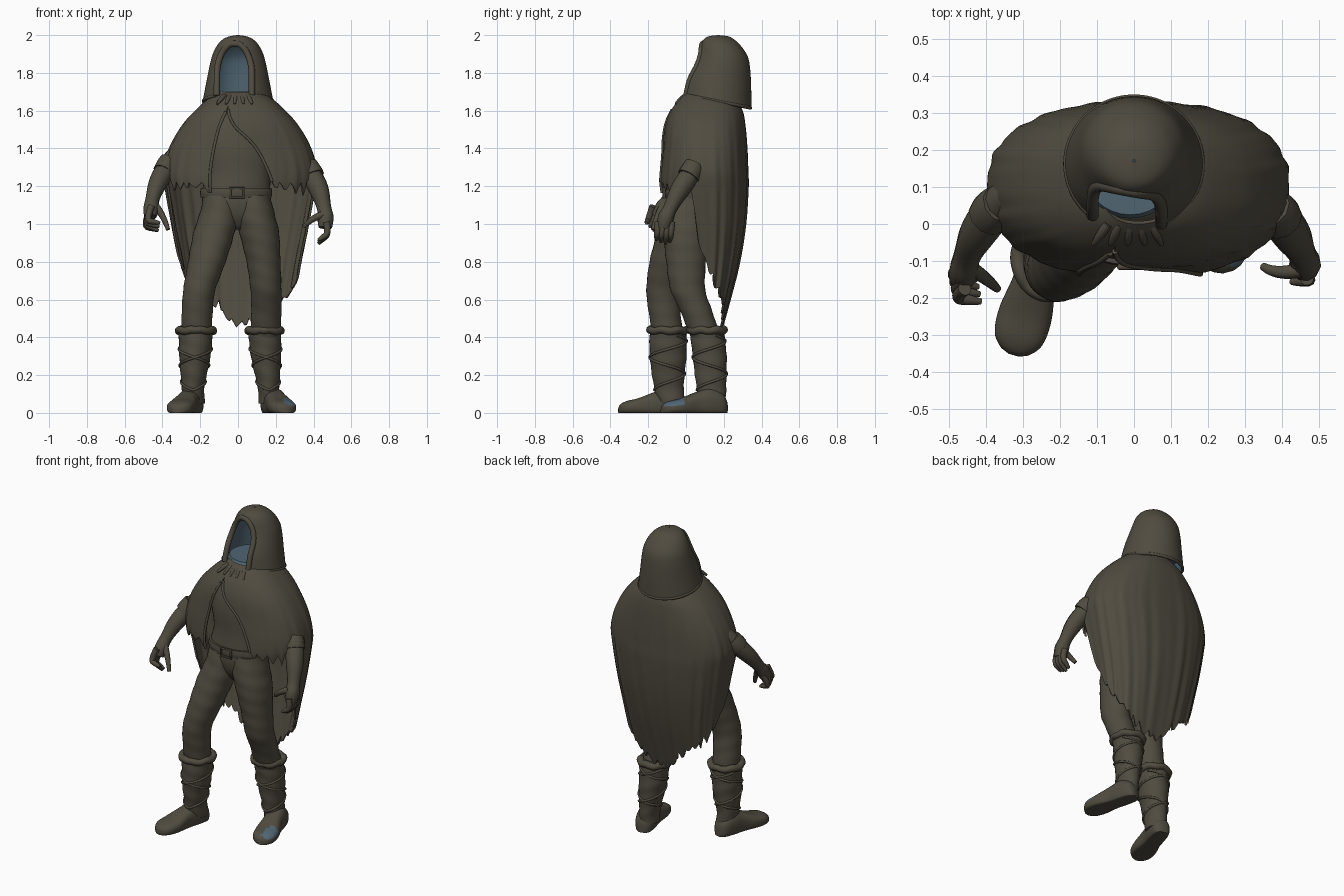
import bpy, bmesh, math, random
from mathutils import Vector

random.seed(4)


def material(name, rgb):
    m = bpy.data.materials.new(name)
    m.diffuse_color = (*rgb, 1)
    return m


cloth = material("dark olive brown cloth", (0.08, 0.071, 0.051))
blue = material("slate blue lining", (0.08, 0.13, 0.17))


def interp(tab, s):
    """Smooth (Hermite) lookup in rows (key, values...) with ascending keys."""
    n = len(tab)
    s = max(tab[0][0], min(tab[-1][0], s))
    i = max(k for k in range(n - 1) if tab[k][0] <= s)
    h = tab[i + 1][0] - tab[i][0]
    t = (s - tab[i][0]) / h

    def slope(k, c):
        a, b = tab[max(k - 1, 0)], tab[min(k + 1, n - 1)]
        return (b[c] - a[c]) / (b[0] - a[0])
    return [(2*t**3 - 3*t*t + 1) * tab[i][c] + (t**3 - 2*t*t + t) * h * slope(i, c)
            + (3*t*t - 2*t**3) * tab[i + 1][c] + (t**3 - t*t) * h * slope(i + 1, c)
            for c in range(1, len(tab[0]))]


def spow(v, p):
    return math.copysign(abs(v) ** p, v)


def grid(name, fn, nu, nv, closed=False, mat=cloth):
    """Surface from fn(u, v); closed joins u round and caps both ends."""
    bm = bmesh.new()
    cols = nu if closed else nu + 1
    vs = [[bm.verts.new(fn(i / nu, j / nv)) for i in range(cols)] for j in range(nv + 1)]
    for j in range(nv):
        for i in range(nu):
            k = (i + 1) % cols
            bm.faces.new((vs[j][i], vs[j + 1][i], vs[j + 1][k], vs[j][k]))
    if closed:
        bm.faces.new(vs[0])
        bm.faces.new(vs[-1])
        bmesh.ops.recalc_face_normals(bm, faces=bm.faces)
    else:
        bmesh.ops.remove_doubles(bm, verts=bm.verts, dist=0.0002)
    me = bpy.data.meshes.new(name)
    bm.to_mesh(me)
    bm.free()
    me.materials.append(mat)
    ob = bpy.data.objects.new(name, me)
    bpy.context.collection.objects.link(ob)
    return ob


def loft(name, tab, nv=24, seg=32, ripple=0.0, mat=cloth):
    """Upright body part from rows (z, x, y, rx, ry)."""
    def fn(u, v):
        z = tab[-1][0] + (tab[0][0] - tab[-1][0]) * v
        x, y, rx, ry = interp(tab, z)
        a = 2 * math.pi * u
        k = 1 + ripple * math.sin(z * 70 + 2 * math.sin(a))
        return (x + rx * k * math.sin(a), y - ry * k * math.cos(a), z)
    return grid(name, fn, seg, nv, True, mat)


def tube(name, pts, cyclic=False, smooth=True):
    """Round tube through rows (x, y, z, radius)."""
    cu = bpy.data.curves.new(name, 'CURVE')
    cu.dimensions, cu.bevel_depth, cu.bevel_resolution = '3D', 1.0, 3
    cu.use_fill_caps = True
    sp = cu.splines.new('NURBS' if smooth else 'POLY')
    sp.points.add(len(pts) - 1)
    for p, q in zip(sp.points, pts):
        p.co, p.radius = (*q[:3], 1), q[3]
    sp.use_cyclic_u = cyclic
    if smooth:
        sp.order_u, sp.use_endpoint_u, sp.resolution_u = 3, not cyclic, 4
    cu.materials.append(cloth)
    ob = bpy.data.objects.new(name, cu)
    bpy.context.collection.objects.link(ob)


# torso and belt
loft("torso", [(0.97, 0, 0.0, 0.05, 0.05), (1.03, 0, 0.005, 0.13, 0.095), (1.1, -0.005, 0.01, 0.178, 0.115),
               (1.17, -0.01, 0.015, 0.18, 0.115), (1.27, 0, 0.03, 0.175, 0.118), (1.42, 0, 0.045, 0.20, 0.125),
               (1.55, 0, 0.07, 0.17, 0.11), (1.63, 0, 0.1, 0.07, 0.07)], 30, 40)
loft("belt", [(1.14, -0.01, 0.013, 0.187, 0.123), (1.165, -0.01, 0.013, 0.191, 0.127),
              (1.19, -0.01, 0.013, 0.187, 0.123)], 4, 40)
tube("belt_buckle", [(x - 0.005, -0.116, 1.165 + z, 0.008) for x, z in
                     ((-0.035, -0.025), (0.035, -0.025), (0.035, 0.025), (-0.035, 0.025))], True, False)

# legs: rows (z, x, y, rx, ry); each side has its own pose
LEGS = {
    "right": [(0.4, -0.22, -0.095, 0.08, 0.08), (0.55, -0.215, -0.115, 0.082, 0.085),
              (0.65, -0.205, -0.12, 0.085, 0.09), (0.8, -0.165, -0.085, 0.1, 0.108),
              (0.95, -0.128, -0.035, 0.109, 0.12), (1.05, -0.1, -0.002, 0.105, 0.122), (1.15, -0.09, 0.01, 0.09, 0.11)],
    "left": [(0.4, 0.145, 0.105, 0.08, 0.08), (0.55, 0.15, 0.05, 0.08, 0.085),
             (0.65, 0.148, 0.01, 0.082, 0.092), (0.8, 0.135, 0.0, 0.09, 0.105),
             (0.95, 0.113, 0.0, 0.105, 0.12), (1.05, 0.09, 0.004, 0.105, 0.122), (1.15, 0.08, 0.01, 0.09, 0.11)]}
BOOTS = {
    "right": [(0.05, -0.235, -0.075, 0.06, 0.07), (0.13, -0.238, -0.09, 0.06, 0.078),
              (0.3, -0.228, -0.095, 0.083, 0.097), (0.45, -0.222, -0.095, 0.092, 0.097)],
    "left": [(0.05, 0.165, 0.14, 0.056, 0.068), (0.13, 0.162, 0.135, 0.057, 0.078),
             (0.3, 0.148, 0.125, 0.08, 0.09), (0.45, 0.14, 0.11, 0.088, 0.09)]}
FEET = {"right": ((-0.225, 0.0), (-0.325, -0.355)), "left": ((0.163, 0.215), (0.255, -0.13))}
# foot section by length: (t, half width, height)
FOOT = [(0, 0.025, 0.06), (0.06, 0.05, 0.1), (0.25, 0.06, 0.13), (0.45, 0.06, 0.112), (0.7, 0.073, 0.078),
        (0.88, 0.066, 0.062), (0.97, 0.04, 0.045), (1, 0.015, 0.03)]


def on_boot(tab, a, z, off):
    x, y, rx, ry = interp(tab, z)
    return (x + (rx + off) * math.sin(a), y - (ry + off) * math.cos(a), z)


for side in LEGS:
    boot = BOOTS[side]
    loft(side + "_trouser_leg", LEGS[side], 40, 32, 0.012)
    loft(side + "_boot_shaft", boot, 36, 32, 0.015)
    # rolled cuff
    tube(side + "_boot_cuff", [(*on_boot(boot, k * math.pi / 12, 0.437 + 0.005 * math.sin(k * 1.7), 0.0),
                                0.021 + random.uniform(-0.002, 0.002)) for k in range(24)], True)
    # crossed lacing
    for d in (-1, 1):
        tube(f"{side}_boot_lace", [(*on_boot(boot, d * k * math.pi / 15, 0.12 + 0.29 * k / 50, 0.001), 0.007)
                                   for k in range(51)])
    heel, toe = (Vector((*p, 0)) for p in FEET[side])
    across = (toe - heel).cross(Vector((0, 0, 1))).normalized()

    def foot_point(u, v):
        w, h = interp(FOOT, v)
        a = 2 * math.pi * u
        p = heel.lerp(toe, v) + across * w * spow(math.cos(a), 0.75)
        p.z = max(0.0, h * (0.42 + 0.58 * spow(math.sin(a), 0.8)))
        return p
    foot = grid(side + "_foot", foot_point, 40, 40, True).data
    if side == "left":      # blue patch on the outer top of the toes
        foot.materials.append(blue)
        for f in foot.polygons:
            c = f.center
            if f.normal.z > 0.25 and c.x > 0.24 and -0.115 < c.y < -0.01 and c.z > 0.035:
                f.material_index = 1

# arms: rows (x, y, z, radius), then cuff, fingers and thumb
ARMS = {
    "left": [(0.2, 0.11, 1.48, 0.05), (0.33, 0.09, 1.36, 0.05), (0.385, 0.03, 1.27, 0.055),
             (0.432, -0.035, 1.18, 0.054), (0.458, -0.085, 1.08, 0.034), (0.465, -0.11, 1.03, 0.047),
             (0.462, -0.12, 0.98, 0.036)],
    "right": [(-0.18, 0.11, 1.48, 0.05), (-0.3, 0.1, 1.4, 0.05), (-0.37, 0.05, 1.31, 0.055),
              (-0.425, -0.025, 1.22, 0.052), (-0.455, -0.09, 1.13, 0.034), (-0.46, -0.13, 1.08, 0.044),
              (-0.465, -0.15, 1.04, 0.034)]}
CUFFS = {"left": [(0.37, 0.045, 1.31, 0.055), (0.385, 0.03, 1.28, 0.064), (0.4, 0.012, 1.25, 0.06)],
         "right": [(-0.36, 0.055, 1.335, 0.055), (-0.378, 0.04, 1.305, 0.062), (-0.395, 0.02, 1.275, 0.058)]}
# first finger's base, middle and tip, then the step to the next finger
FINGERS = {"left": ((0.468, -0.075, 1.01), (0.48, -0.08, 0.95), (0.425, -0.085, 0.895), (0.0, -0.024, 0.0)),
           "right": ((-0.47, -0.115, 1.065), (-0.5, -0.14, 0.99), (-0.425, -0.15, 0.955), (0.004, -0.02, 0.01))}
THUMBS = {"left": [(0.45, -0.125, 1.05, 0.02), (0.385, -0.14, 1.03, 0.018), (0.35, -0.115, 0.985, 0.011)],
          "right": [(-0.44, -0.12, 1.1, 0.02), (-0.395, -0.15, 1.05, 0.018), (-0.37, -0.175, 0.97, 0.011)]}
for side in ARMS:
    tube(side + "_arm", ARMS[side])
    tube(side + "_sleeve_cuff", CUFFS[side])
    tube(side + "_thumb", THUMBS[side])
    step = Vector(FINGERS[side][3])
    for k in range(4):
        b, m, t = (Vector(p) + step * k for p in FINGERS[side][:3])
        t.z += 0.01 * abs(k - 1)
        tube(f"{side}_finger", [(*b, 0.019), (*m, 0.017), (*m.lerp(t, 0.6), 0.015), (*t, 0.008)])

# cape: rows (z, half width, front y, back y)
CAPE = [(0.4, 0.24, -0.05, 0.18), (0.6, 0.29, -0.07, 0.235), (0.8, 0.325, -0.09, 0.285), (1.0, 0.365, -0.11, 0.318),
        (1.2, 0.4, -0.145, 0.332), (1.28, 0.408, -0.14, 0.33), (1.4, 0.377, -0.125, 0.325),
        (1.52, 0.31, -0.11, 0.315), (1.6, 0.24, -0.08, 0.3), (1.67, 0.16, -0.03, 0.26), (1.7, 0.1, 0.0, 0.22)]
GAP = [(1.2, -20, 22), (1.4, -18, 10), (1.52, -17, -4), (1.62, -14, -13.5), (1.7, -14, -14)]
HEM = [(0, 1.22), (30, 1.2), (60, 1.21), (70, 1.26), (78, 1.12), (85, 0.88), (100, 0.72), (125, 0.61),
       (150, 0.53), (180, 0.46)]
NC = 150
tatter = [0.0]
while len(tatter) <= NC:        # ragged points along the hem
    n, d = random.randint(3, 7), random.uniform(0.02, 0.075)
    tatter += [d * (1 - abs(2 * k / n - 1)) for k in range(1, n + 1)]


def cape_point(u, v):
    t0 = 22 + 318 * u
    side = min(t0, 360 - t0)
    hem = interp(HEM, side)[0] - tatter[round(u * NC)] + 0.02
    if t0 > 180 and 75 < side < 165:
        hem += 0.07
    z = 1.7 + (hem - 1.7) * v
    a, yf, yb = interp(CAPE, z)
    left, right = interp(GAP, z)
    t = math.radians(right + (left + 360 - right) * u)
    drop = min(1, max(0, (1.65 - z) / 0.9))
    k = 1 + drop * (0.014 * math.sin(t * 19) + 0.01 * math.sin(t * 31 + z * 3))
    yc = 0.1
    depth = (yc - yf) if math.cos(t) > 0 else (yb - yc)
    return (0.012 + a * k * spow(math.sin(t), 0.85), yc - depth * k * spow(math.cos(t), 0.82), z)


cape = grid("tattered_cape", cape_point, NC, 50)
sol = cape.modifiers.new("thickness", 'SOLIDIFY')
sol.thickness, sol.offset = 0.012, -1
# rolled edges of the cape opening and gathers at the throat
for name, u in (("left_cape_edge", 0), ("right_cape_edge", 1)):
    tube(name, [(*cape_point(u, k / 20), 0.008) for k in range(4, 21)])
for k in range(5):
    x = -0.1 + 0.042 * k
    tube("throat_gather", [(x * 0.7, 0.0, 1.68, 0.012), (x * 0.9, -0.028, 1.665, 0.015),
                           (x * 1.1, -0.055, 1.635, 0.006)])

# hood: rows (z, half width, front y, back y), open shell with a face gap
HOOD = [(1.65, 0.187, -0.02, 0.346), (1.75, 0.168, 0.0, 0.345), (1.85, 0.148, 0.045, 0.338), (1.9, 0.134, 0.065, 0.325),
        (1.95, 0.108, 0.08, 0.288), (1.98, 0.077, 0.097, 0.252), (1.995, 0.04, 0.125, 0.22), (2.0, 0.004, 0.168, 0.174)]


def hood_point(u, v, inset=0.0):
    z = 2.0 - 0.35 * v ** 1.6
    a, yf, yb = interp(HOOD, z)
    w = 0.096 * math.sqrt(max(0, 1 - (max(z - 1.78, 0) / 0.18) ** 2))
    shift = -0.02 if z < 1.96 else -0.02 * (2 - z) / 0.04
    right, left = (math.asin(max(-1, min(1, (shift + s * w) / a))) for s in (1, -1))
    t = right + (left + 2 * math.pi - right) * u
    yc, d = (yf + yb) / 2, (yb - yf) / 2
    y = yc - max(d - inset, 0.001) * math.cos(t)
    return (max(a - inset, 0.001) * math.sin(t), y, z - (y - 0.165) * 0.2 * (2 - z) / 0.35 - inset * (1 - v))


grid("hood", hood_point, 64, 48)
grid("hood_lining", lambda u, v: hood_point(u, v, 0.012), 64, 48, mat=blue)
loft("hood_lining_floor", [(1.688, -0.01, 0.155, 0.14, 0.14), (1.704, -0.01, 0.155, 0.13, 0.13)], 1, 32, mat=blue)
rows = [k / 48 for k in range(48, 10, -1) if 2.0 - 0.35 * (k / 48) ** 1.6 < 1.957]
edge = [hood_point(0, v, 0.006) for v in rows] + [hood_point(1, v, 0.006) for v in reversed(rows)]
tube("hood_rim", [(*p, 0.017) for p in edge])
tube("hood_hem", [(*hood_point(k / 40, 1, 0.004), 0.009) for k in range(41)])

# turn tubes into meshes and shade everything smooth
bpy.ops.object.select_all(action='SELECT')
bpy.context.view_layer.objects.active = cape
bpy.ops.object.convert(target='MESH')
bpy.ops.object.shade_smooth_by_angle(angle=math.radians(55))
